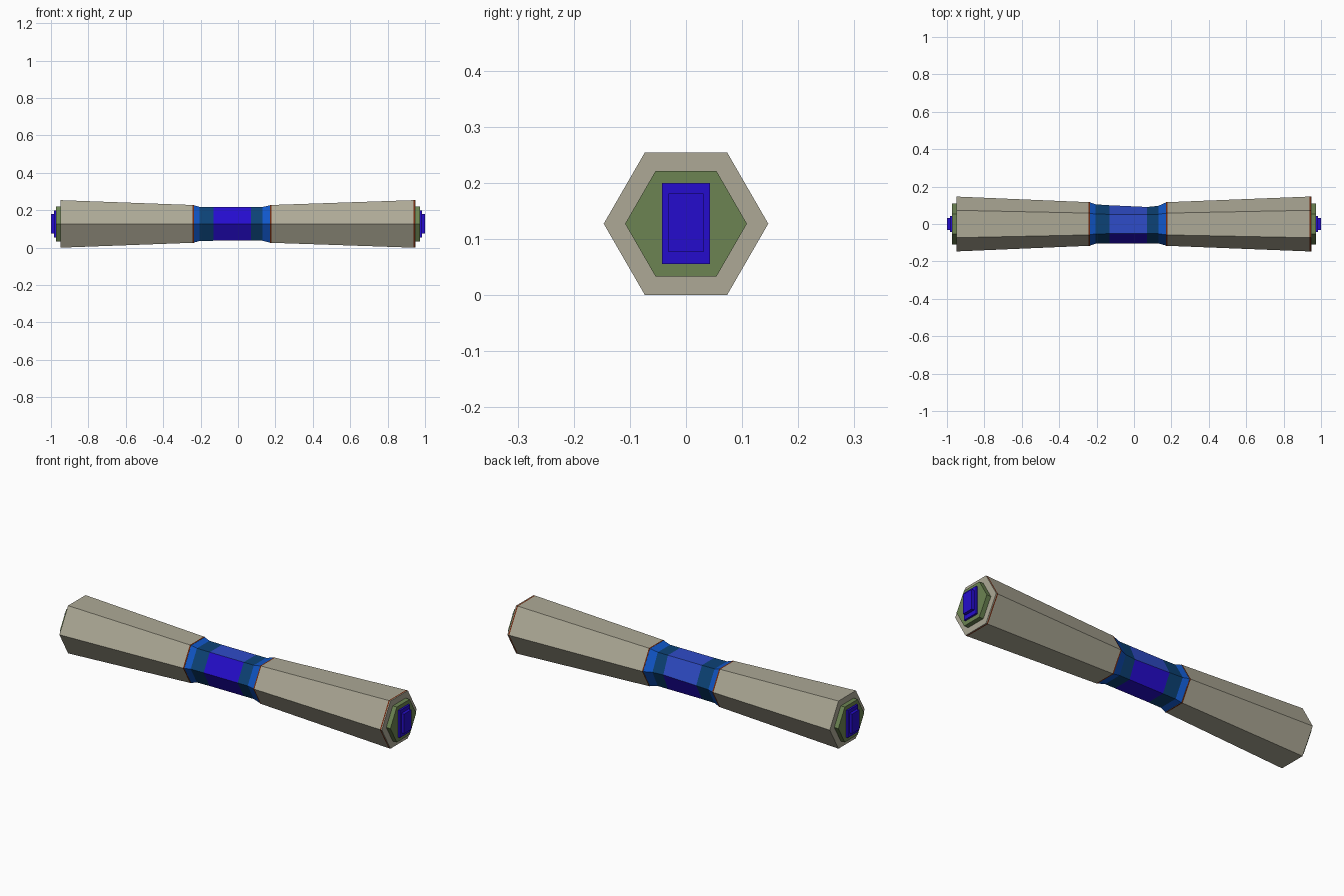
import bpy, bmesh, math
from mathutils import Vector

if "Cube" in bpy.data.objects:
    bpy.data.objects.remove(bpy.data.objects["Cube"])

CZ = 0.127                      # height of the long axis
C30 = math.cos(math.pi / 6)


def material(name, rgb):
    m = bpy.data.materials.new(name)
    lin = [((c / 255 + 0.055) / 1.055) ** 2.4 if c > 10 else c / 255 / 12.92 for c in rgb]
    m.diffuse_color = (*lin, 1)
    m.use_nodes = True
    m.node_tree.nodes["Principled BSDF"].inputs["Base Color"].default_value = m.diffuse_color
    return m


GREY = material("warm grey", (173, 169, 150))
GREEN = material("moss green", (108, 132, 82))
INDIGO = material("indigo", (37, 12, 205))
BRIGHT = material("bright blue", (16, 86, 200))
DEEP = material("deep blue", (12, 66, 118))
MID = material("royal blue", (47, 76, 200))
BROWN = material("rust brown", (112, 42, 16))


def finish(name, bm, mats):
    bmesh.ops.recalc_face_normals(bm, faces=bm.faces)
    me = bpy.data.meshes.new(name)
    bm.to_mesh(me)
    bm.free()
    for m in mats:
        me.materials.append(m)
    ob = bpy.data.objects.new(name, me)
    bpy.context.collection.objects.link(ob)
    return ob


def hex_loft(name, stations, mats, rule):
    """Stations are (x, apothem, back corner y); rule(segment, side) gives a material index."""
    bm = bmesh.new()
    rings = []
    for x, a, back in stations:
        r = a / C30
        ring = []
        for k in range(6):
            t = k * math.pi / 3
            y = back if (k == 0 and back) else r * math.cos(t)
            ring.append(bm.verts.new((x, y, CZ + r * math.sin(t))))
        rings.append(ring)
    for s in range(len(rings) - 1):
        for k in range(6):
            j = (k + 1) % 6
            f = bm.faces.new((rings[s][k], rings[s][j], rings[s + 1][j], rings[s + 1][k]))
            f.material_index = rule(s, k)
    bm.faces.new(rings[0])
    bm.faces.new(rings[-1])
    return finish(name, bm, mats)


def box(name, x0, x1, hy, z0, z1, mat):
    bm = bmesh.new()
    bmesh.ops.create_cube(bm, size=1)
    bmesh.ops.scale(bm, vec=(abs(x1 - x0), 2 * hy, z1 - z0), verts=bm.verts)
    bmesh.ops.translate(bm, vec=Vector(((x0 + x1) / 2, 0, (z0 + z1) / 2)), verts=bm.verts)
    return finish(name, bm, [mat])


# Flared grey grips with thin rust trim rings
hex_loft("left_grip", [(-0.95, 0.127, 0), (-0.243, 0.101, 0), (-0.236, 0.101, 0)],
         [GREY, BROWN], lambda s, k: 1 if s == 1 else 0)
hex_loft("right_grip", [(0.172, 0.101, 0), (0.178, 0.101, 0), (0.939, 0.127, 0),
                        (0.945, 0.127, 0), (0.95, 0.127, 0)],
         [GREY, BROWN], lambda s, k: 1 if s in (0, 2) else 0)

# Blue waist: bright outer collars, deep bands, indigo centre with royal blue upper faces
BANDS = [0, 1, 2, 1, 0]


def waist_rule(s, k):
    return 3 if s == 2 and k in (0, 1) else BANDS[s]


hex_loft("waist", [(-0.236, 0.1, 0), (-0.205, 0.091, 0), (-0.13, 0.09, 0.1),
                   (0.07, 0.09, 0.091), (0.13, 0.09, 0.097), (0.172, 0.1, 0)],
         [BRIGHT, DEEP, INDIGO, MID], waist_rule)

# Stepped end caps on both ends
for side, s in (("left", -1), ("right", 1)):
    hex_loft(side + "_end_cap", [(s * 0.945, 0.094, 0), (s * 0.974, 0.094, 0)],
             [GREEN], lambda a, k: 0)
    box(side + "_socket_plate", s * 0.97, s * 0.984, 0.043, 0.055, 0.2, INDIGO)
    box(side + "_plug", s * 0.98, s * 1.0, 0.031, 0.077, 0.181, INDIGO)
